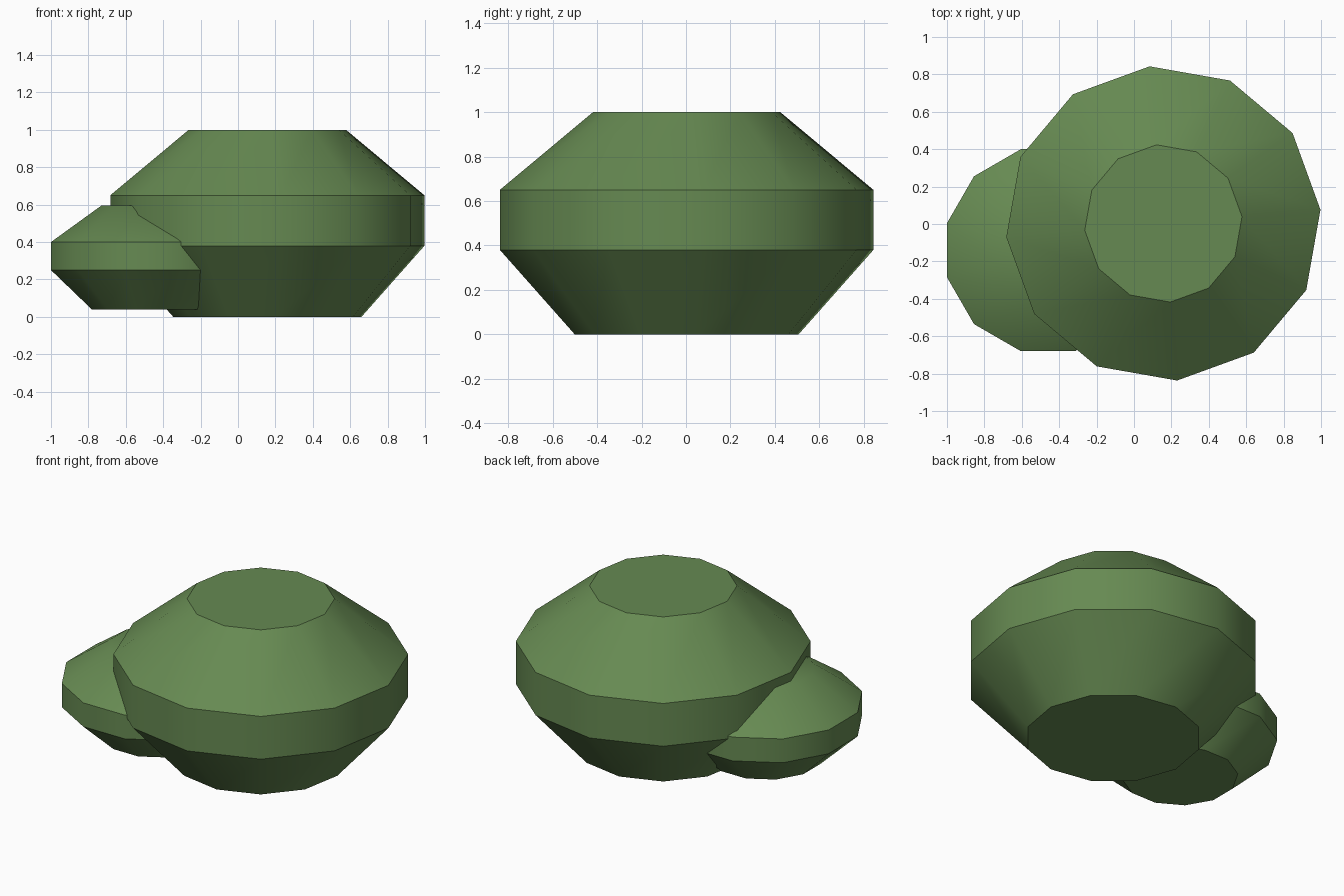
import bpy
import bmesh
from math import cos, sin, radians

default = bpy.data.objects.get("Cube")
if default:
    bpy.data.objects.remove(default, do_unlink=True)

# Leaf green shared by both clumps
leaf = bpy.data.materials.new("leaf_green")
leaf.use_nodes = True
color = (0.133, 0.253, 0.084, 1)
leaf.diffuse_color = color
bsdf = leaf.node_tree.nodes["Principled BSDF"]
bsdf.inputs["Base Color"].default_value = color
bsdf.inputs["Roughness"].default_value = 0.9

SIDES = 12


def clump(name, center, turn, profile):
    """Stack rings of (radius, height) into a closed, faceted bush."""
    bm = bmesh.new()
    rings = []
    for radius, z in profile:
        angles = [radians(turn + 360 * i / SIDES) for i in range(SIDES)]
        rings.append([bm.verts.new((radius * cos(a), radius * sin(a), z))
                      for a in angles])
    for low, high in zip(rings, rings[1:]):
        for i in range(SIDES):
            j = (i + 1) % SIDES
            bm.faces.new((low[i], low[j], high[j], high[i]))
    bm.faces.new(rings[0][::-1])
    bm.faces.new(rings[-1])
    mesh = bpy.data.meshes.new(name)
    bm.to_mesh(mesh)
    bm.free()
    mesh.materials.append(leaf)
    obj = bpy.data.objects.new(name, mesh)
    obj.location = (*center, 0)
    bpy.context.collection.objects.link(obj)
    # Smooth around each band, sharp between bands
    bpy.ops.object.select_all(action="DESELECT")
    obj.select_set(True)
    bpy.context.view_layer.objects.active = obj
    bpy.ops.object.shade_smooth_by_angle(angle=radians(36))
    return obj


# Main bush and the smaller one growing into its side
clump("large_bush", (0.157, 0.003), 5,
      [(0.505, 0), (0.843, 0.38), (0.843, 0.65), (0.422, 1.0)])
clump("small_bush", (-0.46, -0.14), 15,
      [(0.333, 0.04), (0.559, 0.25), (0.559, 0.4), (0.28, 0.595)])
